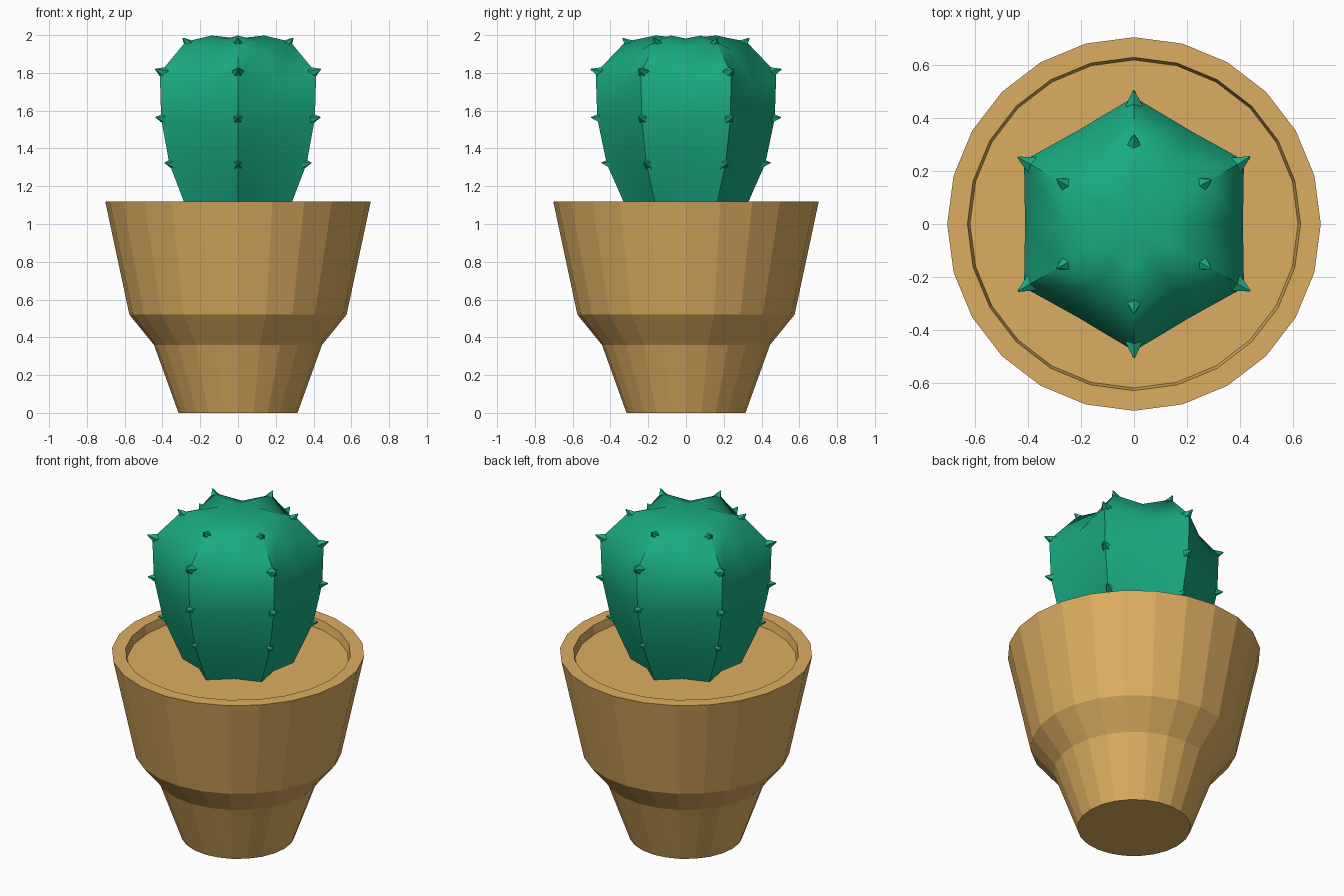
import bpy, bmesh, math
from mathutils import Vector, Matrix

if "Cube" in bpy.data.objects:
    bpy.data.objects.remove(bpy.data.objects["Cube"])


def material(name, color):
    m = bpy.data.materials.new(name)
    m.diffuse_color = color
    m.use_nodes = True
    m.node_tree.nodes["Principled BSDF"].inputs["Base Color"].default_value = m.diffuse_color
    return m


def finish(bm, name, mat):
    bmesh.ops.recalc_face_normals(bm, faces=bm.faces)
    me = bpy.data.meshes.new(name)
    bm.to_mesh(me)
    bm.free()
    ob = bpy.data.objects.new(name, me)
    bpy.context.collection.objects.link(ob)
    me.materials.append(mat)
    return ob


def loft(bm, rings, close_top=None):
    """Bridge equal rings of points; the first ring is capped, the last is fanned to a point."""
    vs = [[bm.verts.new(p) for p in r] for r in rings]
    n = len(vs[0])
    for a, b in zip(vs, vs[1:]):
        for i in range(n):
            j = (i + 1) % n
            bm.faces.new((a[i], a[j], b[j], b[i]))
    bm.faces.new(vs[0][::-1])
    if close_top is None:
        bm.faces.new(vs[-1])
    else:
        c = bm.verts.new(close_top)
        for i in range(n):
            bm.faces.new((vs[-1][i], vs[-1][(i + 1) % n], c))


def polar(r, a, z):
    return Vector((r * math.cos(a), r * math.sin(a), z))


clay = material("clay", (0.72, 0.42, 0.12, 1))
green = material("cactus_green", (0.01, 0.40, 0.22, 1))

# Pot with recessed soil: 24-sided turned profile
profile = [(0.315, 0), (0.445, 0.36), (0.575, 0.52), (0.703, 1.12), (0.627, 1.12), (0.617, 1.07)]
bm = bmesh.new()
loft(bm, [[polar(r, i * math.tau / 24, z) for i in range(24)] for r, z in profile])
finish(bm, "pot", clay)

# Cactus body: six ribs, (ridge radius, ridge z, valley radius, valley z)
body = [(0.305, 1.06, 0.235, 1.06), (0.42, 1.32, 0.345, 1.32), (0.47, 1.56, 0.405, 1.56),
        (0.478, 1.80, 0.41, 1.74), (0.32, 1.965, 0.27, 1.925), (0.16, 1.998, 0.13, 1.98)]
bm = bmesh.new()
rings = []
for rr, rz, vr, vz in body:
    rings.append([polar(rr, i * math.tau / 12, rz) if i % 2 else polar(vr, i * math.tau / 12, vz)
                  for i in range(12)])
loft(bm, rings, (0, 0, 1.982))
cactus = finish(bm, "cactus", green)

# Spines: little pyramids down every ridge, (radius, z, tilt up)
bm = bmesh.new()
for k in range(6):
    a = math.radians(30 + 60 * k)
    for n, (r, z, tilt) in enumerate([(0.405, 1.32, 0.1), (0.46, 1.56, 0.1),
                                      (0.465, 1.805, 0.35), (0.305, 1.955, 0.75)]):
        d = polar(math.cos(tilt), a + 0.03 * (-1) ** n, math.sin(tilt))
        rot = d.to_track_quat('Z', 'Y').to_matrix().to_4x4()
        pos = polar(r, a, z) + d * 0.012
        bmesh.ops.create_cone(bm, cap_ends=True, segments=5, radius1=0.034, radius2=0.003,
                              depth=0.06, matrix=Matrix.Translation(pos) @ rot)
spines = finish(bm, "spines", green)

# Smooth the cactus, keeping the ribs crisp
bpy.ops.object.select_all(action='DESELECT')
for ob in (cactus, spines):
    ob.select_set(True)
bpy.context.view_layer.objects.active = cactus
bpy.ops.object.shade_smooth_by_angle(angle=math.radians(50))
